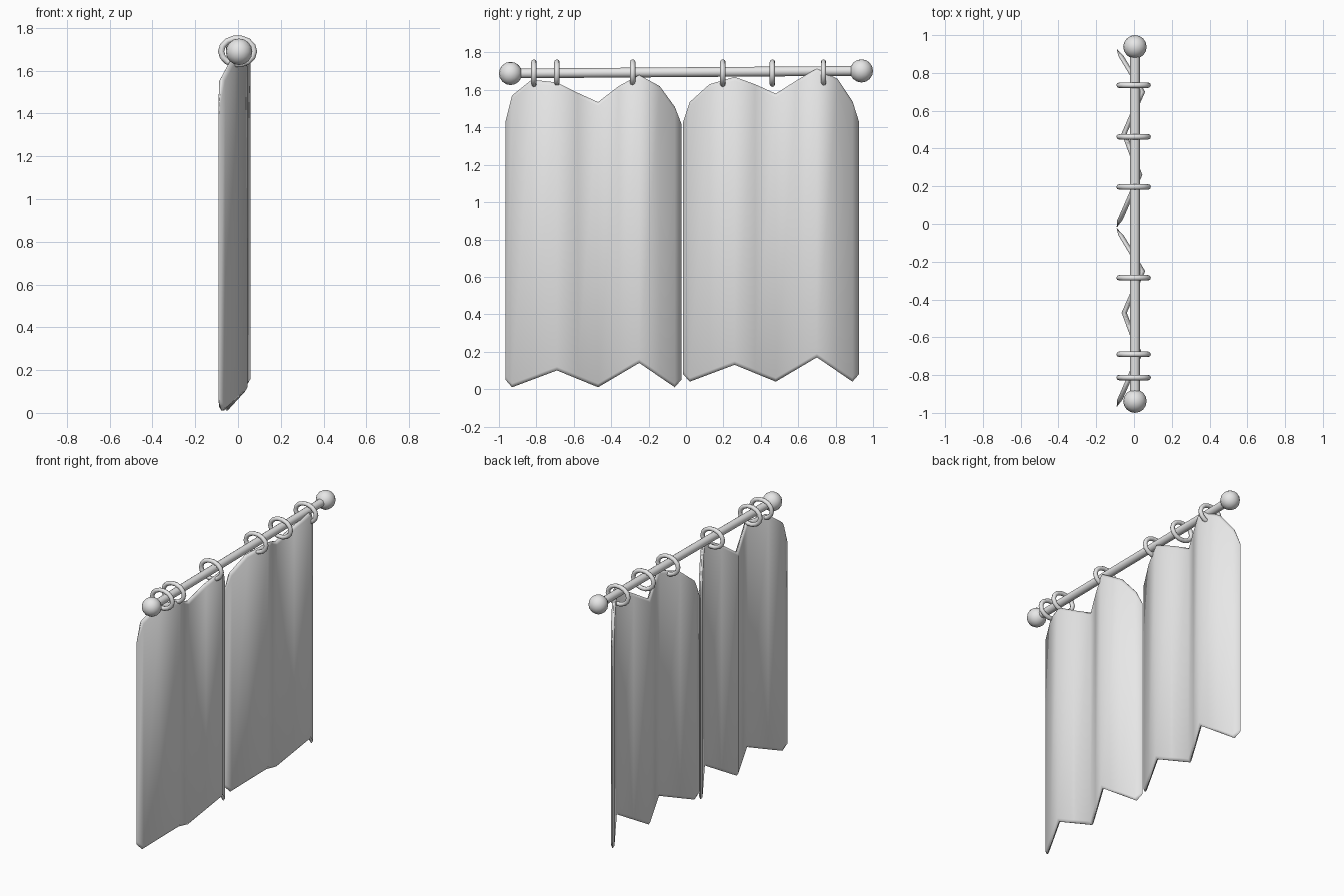
import bpy, bmesh, math
from mathutils import Vector

cube = bpy.data.objects.get("Cube")
if cube:
    bpy.data.objects.remove(cube, do_unlink=True)

grey = bpy.data.materials.new("plain_grey")
grey.use_nodes = True
grey.diffuse_color = (0.8, 0.8, 0.8, 1)
grey.node_tree.nodes["Principled BSDF"].inputs["Base Color"].default_value = (0.8, 0.8, 0.8, 1)


def finish(name, bm, angle):
    bmesh.ops.recalc_face_normals(bm, faces=bm.faces)
    mesh = bpy.data.meshes.new(name)
    bm.to_mesh(mesh)
    bm.free()
    mesh.materials.append(grey)
    obj = bpy.data.objects.new(name, mesh)
    bpy.context.collection.objects.link(obj)
    bpy.ops.object.select_all(action="DESELECT")
    obj.select_set(True)
    bpy.context.view_layer.objects.active = obj
    bpy.ops.object.shade_smooth_by_angle(angle=math.radians(angle))
    return obj


def sample(points, t):
    """Straight-line interpolation along a list of (position, value)."""
    for (a, va), (b, vb) in zip(points, points[1:]):
        if t <= b:
            return va + (vb - va) * (t - a) / (b - a)
    return points[-1][1]


# Curtain panels: pleated sheets with thinned edges
COLUMNS = [0, .035, .14, .275, .385, .495, .605, .715, .825, .905, .94]
PLEATS = [(0, -.09), (.275, .03), (.495, -.052), (.715, .045), (.94, -.09)]
HEM = [(0, .05), (.035, .01), (.275, .1), (.495, .01), (.715, .14), (.905, .01), (.94, .05)]


def curtain(name, y0, lift, tops):
    bm = bmesh.new()
    n = len(COLUMNS)
    rows = []
    for at_top, inset, slim in ((0, 0, .2), (0, .02, 1), (1, .02, 1), (1, 0, .2)):
        front, back = [], []
        for i, t in enumerate(COLUMNS):
            half = .014 * slim * (.12 if i in (0, n - 1) else 1)
            x = sample(PLEATS, t)
            z = tops[i] - inset if at_top else sample(HEM, t) + lift + inset
            front.append(bm.verts.new((x + half, y0 + t, z)))
            back.append(bm.verts.new((x - half, y0 + t, z)))
        rows.append(front + back[::-1])
    size = 2 * n
    for low, high in zip(rows, rows[1:]):
        for i in range(size):
            j = (i + 1) % size
            bm.faces.new((low[i], low[j], high[j], high[i]))
    for row in (rows[0], rows[-1]):
        for i in range(n - 1):
            bm.faces.new((row[i], row[i + 1], row[size - 2 - i], row[size - 1 - i]))
    finish(name, bm, 75)


curtain("curtain_right", -.965, 0,
        [1.43, 1.57, 1.655, 1.64, 1.585, 1.535, 1.62, 1.68, 1.62, 1.51, 1.42])
curtain("curtain_left", -.015, .03,
        [1.43, 1.535, 1.63, 1.67, 1.63, 1.58, 1.65, 1.715, 1.66, 1.54, 1.43])

# Rod, tilted slightly between the two ball ends
ends = [Vector((.005, -.938, 1.688)), Vector((.005, .938, 1.702))]
axis = ends[1] - ends[0]
bm = bmesh.new()
bmesh.ops.create_cone(bm, cap_ends=True, segments=16, radius1=.026, radius2=.026, depth=axis.length)
rod = finish("rod", bm, 40)
rod.location = (ends[0] + ends[1]) / 2
rod.rotation_euler = axis.to_track_quat("Z", "Y").to_euler()

# Ball ends
for name, place in zip(("finial_front", "finial_back"), ends):
    bm = bmesh.new()
    bmesh.ops.create_uvsphere(bm, u_segments=16, v_segments=8, radius=.062)
    finish(name, bm, 60).location = place


# Hanging rings, slightly wider than tall
def ring(name, y, steps=14, sides=8):
    bm = bmesh.new()
    loops = []
    for i in range(steps):
        a = math.tau * i / steps
        loop = []
        for k in range(sides):
            b = math.tau * k / sides
            tube = .0145 * math.cos(b)
            loop.append(bm.verts.new(((.077 + tube) * math.cos(a), .0145 * math.sin(b),
                                      (.061 + tube) * math.sin(a))))
        loops.append(loop)
    for i in range(steps):
        p, q = loops[i], loops[(i + 1) % steps]
        for k in range(sides):
            m = (k + 1) % sides
            bm.faces.new((p[k], p[m], q[m], q[k]))
    finish(name, bm, 60).location = (-.002, y, 1.69)


for number, y in enumerate((-.813, -.69, -.285, .197, .462, .735), 1):
    ring(f"ring_{number}", y)
